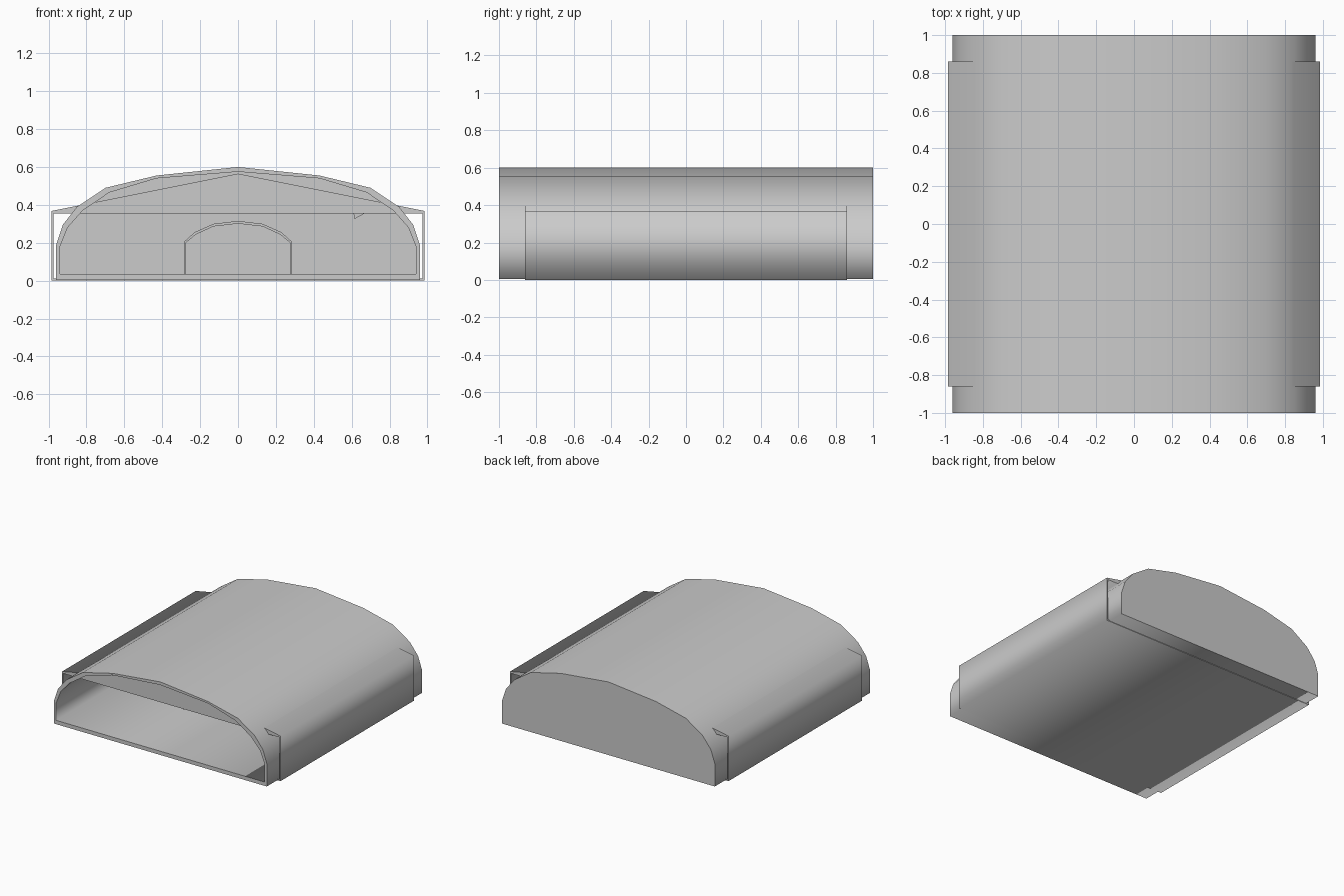
import bpy

if "Cube" in bpy.data.objects:
    bpy.data.objects.remove(bpy.data.objects["Cube"])


def mirror(half):
    """Close a half profile (bottom right up to the centre top) across x = 0."""
    left = [(-x, z) for x, z in reversed(half) if x > 0]
    return half + left


def extrude_profile(name, loops, y0, y1):
    """Extrude x/z loops along y; an inner loop becomes a hole."""
    cu = bpy.data.curves.new(name, 'CURVE')
    cu.dimensions = '2D'
    cu.fill_mode = 'BOTH'
    cu.extrude = (y1 - y0) / 2
    for loop in loops:
        sp = cu.splines.new('POLY')
        sp.points.add(len(loop) - 1)
        for p, (x, z) in zip(sp.points, loop):
            p.co = (x, z, 0, 1)
        sp.use_cyclic_u = True
    ob = bpy.data.objects.new(name, cu)
    bpy.context.collection.objects.link(ob)
    ob.rotation_euler = (1.5707963, 0, 0)
    ob.location.y = (y0 + y1) / 2
    bpy.ops.object.select_all(action='DESELECT')
    ob.select_set(True)
    bpy.context.view_layer.objects.active = ob
    bpy.ops.object.convert(target='MESH')
    bpy.context.object.name = name
    return bpy.context.object


# Arched shell, open at the front
outer = mirror([(.96, .004), (.96, .19), (.925, .295), (.85, .39),
                (.70, .49), (.43, .555), (0, .60)])
inner = mirror([(.94, .035), (.94, .18), (.90, .28), (.82, .37),
                (.68, .465), (.43, .54), (0, .575)])
extrude_profile("arched_shell", [outer, inner], -1, .97)
extrude_profile("back_wall", [outer], .97, 1)

# Gabled inner frame whose sides stick out past the shell
gable = mirror([(.985, 0), (.985, .368), (0, .565)])
opening = mirror([(.975, .01), (.975, .355)])
extrude_profile("gabled_frame", [gable, opening], -.86, .86)

# Small arched hut standing on the floor inside
hut_out = mirror([(.285, .035), (.285, .205), (.23, .255), (.13, .30), (0, .315)])
hut_in = mirror([(.275, .035), (.275, .20), (.225, .242), (.13, .286), (0, .301)])
extrude_profile("inner_hut", [hut_out + hut_in[::-1]], -.3, .29)
extrude_profile("inner_hut_back", [hut_out], .29, .3)

# Little wedge fixture under the ceiling
extrude_profile("ceiling_fixture", [[(.61, .356), (.615, .325), (.67, .356)]], -.03, .03)
